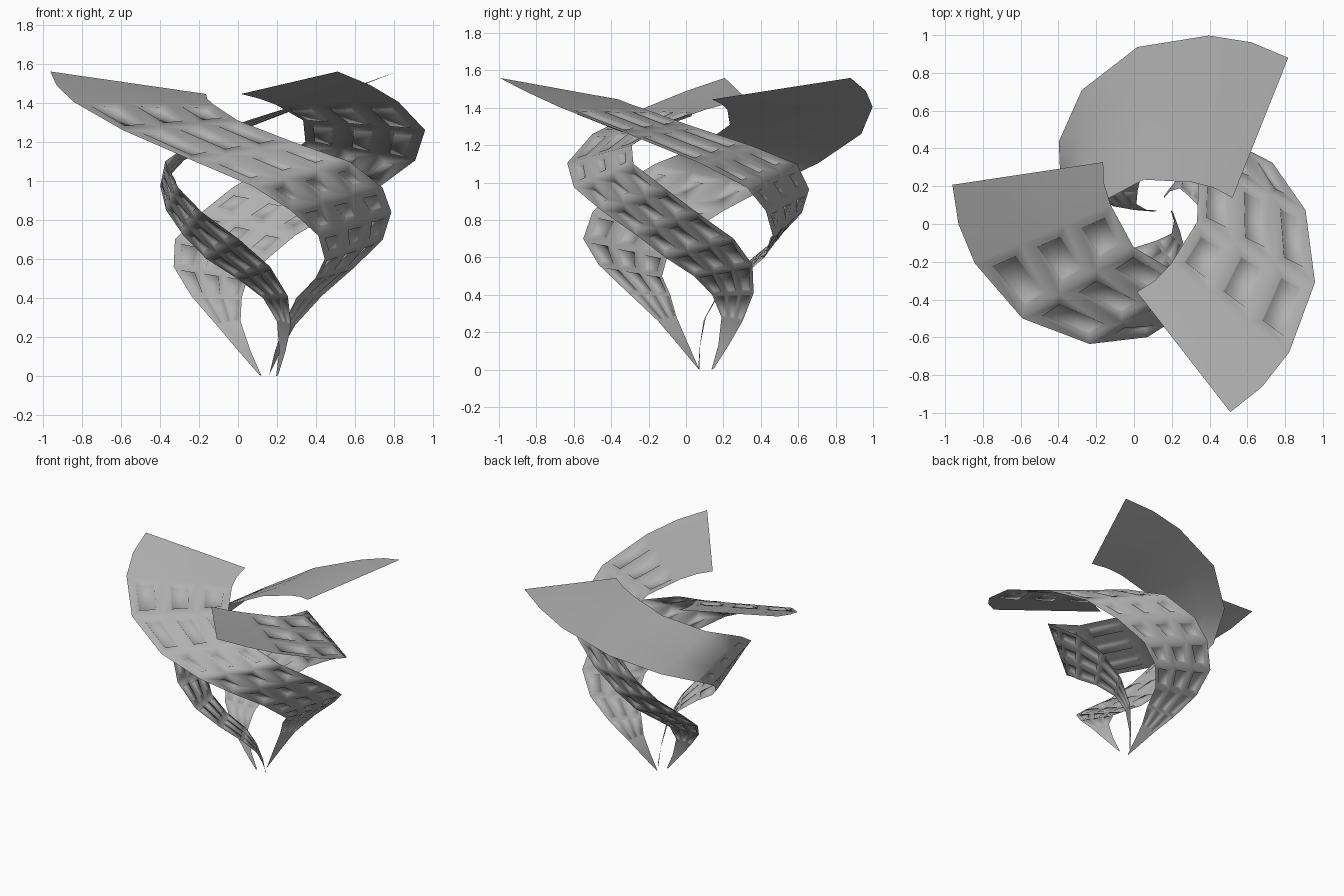
import bpy, bmesh, math
from mathutils import Vector

if "Cube" in bpy.data.objects:
    bpy.data.objects.remove(bpy.data.objects["Cube"])

# Edge rungs of one spiral ribbon around the axis: (x, y, z), top to bottom
LOW = [(-1.083, .177, 1.56), (-1.053, -.033, 1.49), (-.968, -.245, 1.405),
       (-.719, -.543, 1.26), (-.367, -.684, 1.105), (-.064, -.653, .975),
       (.13, -.51, .85), (.27, -.33, .72), (.30, -.18, .60), (.25, -.03, .50),
       (.15, .063, .40), (.09, .108, .28), (.035, .085, .13), (0, .043, 0)]
HIGH = [(-.288, .292, 1.445), (-.283, .177, 1.42), (-.25, .065, 1.39),
        (-.13, -.163, 1.31), (.15, -.335, 1.20), (.438, -.33, 1.10),
        (.605, -.16, .965), (.647, 0, .84), (.60, .19, .70), (.455, .285, .56),
        (.28, .285, .41), (.14, .22, .26), (.065, .14, .13), (0, .055, .005)]
COLS = 3

grey = bpy.data.materials.new("mid_grey")
grey.diffuse_color = (.44, .44, .44, 1)
grey.use_nodes = True
grey.node_tree.nodes["Principled BSDF"].inputs["Base Color"].default_value = grey.diffuse_color


def placed(p, turn):
    """Turn a point about the axis, which leans slightly with height."""
    x, y, z = p
    c, s = math.cos(turn), math.sin(turn)
    return Vector((c * x - s * y + .158 - .0233 * z,
                   s * x + c * y + .093 - .040 * z, z))


def ribbon(name, turn, first_row, last_row=11):
    bm = bmesh.new()
    rungs = []
    for a, b in zip(LOW, HIGH):
        a, b = placed(a, turn), placed(b, turn)
        rungs.append([bm.verts.new(a.lerp(b, i / COLS)) for i in range(COLS + 1)])
    panels = []
    for r in range(len(rungs) - 1):
        for i in range(COLS):
            # wound so the normal points to the outer, lower side
            f = bm.faces.new((rungs[r][i + 1], rungs[r + 1][i + 1],
                              rungs[r + 1][i], rungs[r][i]))
            if first_row <= r < last_row:
                panels.append(f)
    bm.normal_update()
    # shallow window panels, pushed towards the outer side
    for f in panels:
        short = min(e.calc_length() for e in f.edges)
        bmesh.ops.inset_individual(bm, faces=[f], thickness=short * .24,
                                   depth=0, use_even_offset=True)
        bmesh.ops.inset_individual(bm, faces=[f], thickness=short * .03,
                                   depth=short * .07, use_even_offset=True)
    for f in bm.faces:
        f.smooth = True
    me = bpy.data.meshes.new(name)
    bm.to_mesh(me)
    bm.free()
    me.materials.append(grey)
    ob = bpy.data.objects.new(name, me)
    bpy.context.collection.objects.link(ob)
    return ob


# Three ribbons a third of a turn apart; the rear one has a longer plain end
ribbon("left_ribbon", 0, 2)
ribbon("right_ribbon", math.radians(120), 2)
ribbon("rear_ribbon", math.radians(240), 5)
